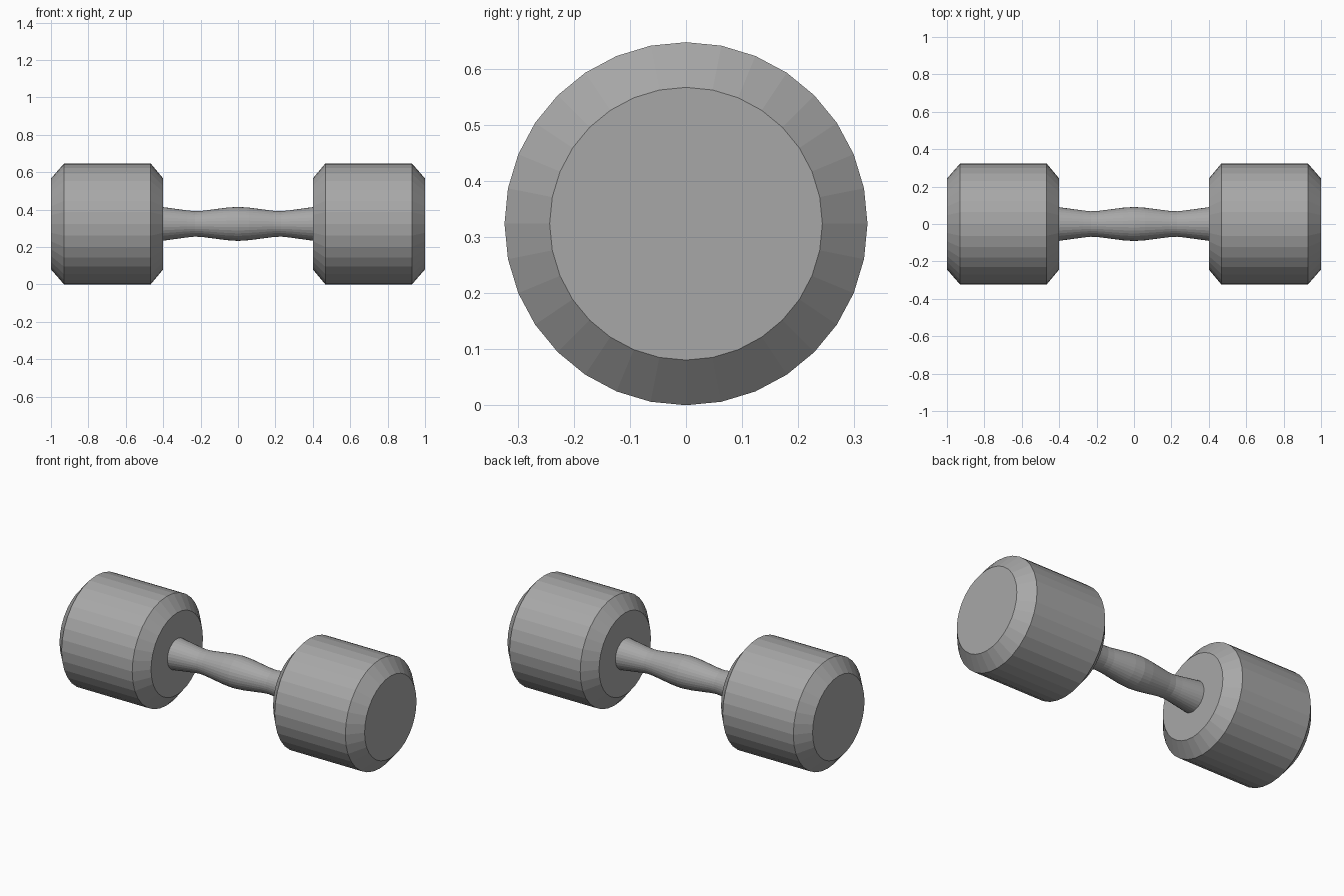
import bpy, bmesh, math

if "Cube" in bpy.data.objects:
    bpy.data.objects.remove(bpy.data.objects["Cube"])

SIDES = 32
AXIS_Z = 0.3235

grey = bpy.data.materials.new("iron_grey")
grey.diffuse_color = (0.39, 0.39, 0.39, 1)
grey.use_nodes = True
grey.node_tree.nodes["Principled BSDF"].inputs["Base Color"].default_value = grey.diffuse_color


def lathe(name, profile):
    """Closed solid turned around the x axis from (x, radius) points."""
    bm = bmesh.new()
    rings = []
    for x, r in profile:
        ring = []
        for i in range(SIDES):
            a = 2 * math.pi * i / SIDES
            ring.append(bm.verts.new((x, r * math.cos(a), r * math.sin(a))))
        rings.append(ring)
    for a, b in zip(rings, rings[1:]):
        for i in range(SIDES):
            j = (i + 1) % SIDES
            bm.faces.new((a[i], a[j], b[j], b[i]))
    bm.faces.new(rings[0])
    bm.faces.new(rings[-1])
    bmesh.ops.recalc_face_normals(bm, faces=bm.faces)
    mesh = bpy.data.meshes.new(name)
    bm.to_mesh(mesh)
    bm.free()
    mesh.materials.append(grey)
    obj = bpy.data.objects.new(name, mesh)
    obj.location.z = AXIS_Z
    bpy.context.collection.objects.link(obj)
    return obj


# Chamfered weights at both ends
for side, name in ((-1, "left_weight"), (1, "right_weight")):
    lathe(name, [(side * x, r) for x, r in
                 ((0.40, 0.243), (0.467, 0.3235), (0.93, 0.3235), (1.0, 0.243))])

# Contoured grip, swelling in the middle and at the weights
half = [(0.0, 0.091), (0.06, 0.087), (0.19, 0.070), (0.23, 0.068),
        (0.27, 0.072), (0.402, 0.090)]
lathe("handle", [(-x, r) for x, r in reversed(half[1:])] + half)
